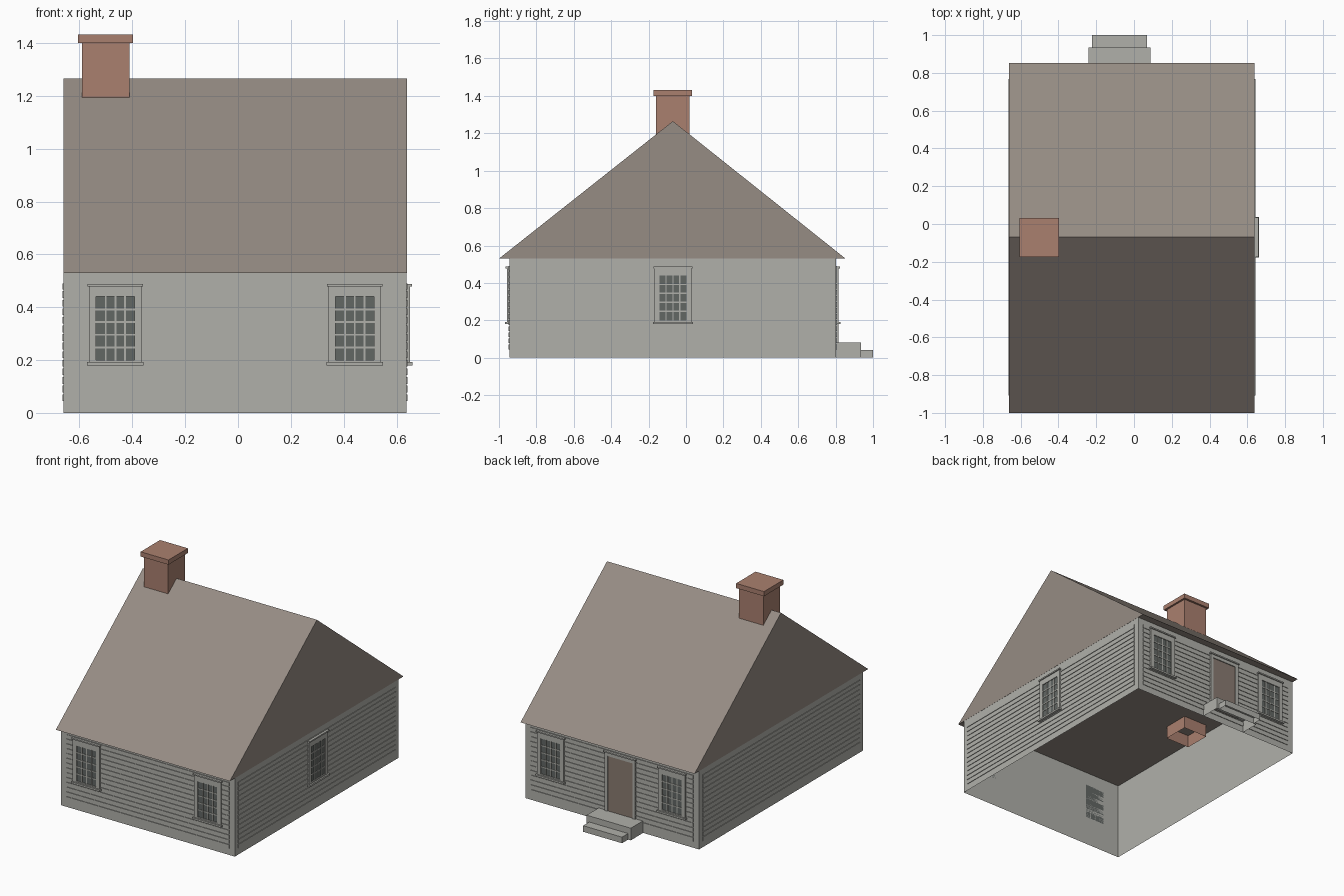
import bpy, bmesh
from math import pi
from mathutils import Matrix, Vector

if "Cube" in bpy.data.objects:
    bpy.data.objects.remove(bpy.data.objects["Cube"])


def material(name, srgb):
    lin = [((c / 255 + 0.055) / 1.055) ** 2.4 for c in srgb]
    m = bpy.data.materials.new(name)
    m.diffuse_color = (*lin, 1)
    m.use_nodes = True
    bsdf = m.node_tree.nodes["Principled BSDF"]
    bsdf.inputs["Base Color"].default_value = (*lin, 1)
    bsdf.inputs["Roughness"].default_value = 0.9
    return m


PAINT = material("pale_grey_paint", (176, 176, 170))
ROOF = material("brown_grey_shingle", (150, 140, 132))
BRICK = material("red_brick", (170, 128, 111))
GLASS = material("dark_glass", (98, 103, 100))
DOOR = material("brown_door", (138, 124, 114))

# Main dimensions
X0, X1, Y0, Y1 = -0.66, 0.638, -0.945, 0.803
EAVE, RIDGE, RIDGE_Y = 0.53, 1.265, -0.07
CX, CY = (X0 + X1) / 2, (Y0 + Y1) / 2


def finish(bm, name, mat, place=None):
    mesh = bpy.data.meshes.new(name)
    bm.to_mesh(mesh)
    bm.free()
    mesh.materials.append(mat)
    ob = bpy.data.objects.new(name, mesh)
    if place:
        ob.matrix_world = place
    bpy.context.collection.objects.link(ob)
    return ob


def add_box(bm, x, y, z, skip=()):
    """Box from three ranges, leaving out faces whose normals are in skip."""
    size = Vector((x[1] - x[0], y[1] - y[0], z[1] - z[0]))
    mid = Vector((sum(x), sum(y), sum(z))) / 2
    m = Matrix.Translation(mid) @ Matrix.Diagonal((*size, 1))
    verts = bmesh.ops.create_cube(bm, size=1, matrix=m)["verts"]
    faces = {f for v in verts for f in v.link_faces}
    for f in faces:
        f.normal_update()
    gone = [f for f in faces if any(f.normal.dot(Vector(s)) > 0.9 for s in skip)]
    if gone:
        bmesh.ops.delete(bm, geom=gone, context='FACES_ONLY')


def box(name, mat, x, y, z, skip=()):
    bm = bmesh.new()
    add_box(bm, x, y, z, skip)
    return finish(bm, name, mat)


def wall_place(x, y, turn):
    """Local x runs along the wall and local -y points outwards."""
    return Matrix.Translation((x, y, 0)) @ Matrix.Rotation(turn, 4, 'Z')


UP, DOWN = (0, 0, 1), (0, 0, -1)

# Wall shell, open below
box("walls", PAINT, (X0, X1), (Y0, Y1), (0, EAVE), (UP, DOWN))

# Gabled roof with closed underside
bm = bmesh.new()
profile = [(-1.0, EAVE), (0.853, EAVE), (RIDGE_Y, RIDGE)]
gable = bm.faces.new([bm.verts.new((X0 - 0.001, y, z)) for y, z in profile])
ext = bmesh.ops.extrude_face_region(bm, geom=[gable], use_keep_orig=True)
moved = [v for v in ext["geom"] if isinstance(v, bmesh.types.BMVert)]
bmesh.ops.translate(bm, verts=moved, vec=(X1 - X0 + 0.002, 0, 0))
bmesh.ops.recalc_face_normals(bm, faces=bm.faces)
finish(bm, "roof", ROOF)

# Chimney shaft, open below, and its cap
box("chimney_shaft", BRICK, (-0.59, -0.41), (-0.16, 0.018), (0.445, 1.40), (UP, DOWN))
box("chimney_cap", BRICK, (-0.605, -0.397), (-0.175, 0.032), (1.40, 1.432))


# Clapboards on every wall, with narrow gaps between them
def clapboards(name, half, place):
    bm = bmesh.new()
    pitch, low, high, gap = 0.0325, 0.045, 0.49, 0.007
    z = low
    while z < high - gap:
        top = min(z + pitch - gap, high)
        add_box(bm, (-half, half), (-0.004, 0), (z, top))
        z += pitch
    finish(bm, name, PAINT, place)


FRONT, BACK = wall_place(CX, Y0, 0), wall_place(CX, Y1, pi)
LEFT, RIGHT = wall_place(X1, CY, pi / 2), wall_place(X0, CY, -pi / 2)
clapboards("front_clapboards", 0.608, FRONT)
clapboards("back_clapboards", 0.608, BACK)
clapboards("left_clapboards", 0.838, LEFT)
clapboards("right_clapboards", 0.838, RIGHT)


# Windows: casing, sill, head, glazing bars and glass
def window(name, place):
    half, gw, gz0, gz1 = 0.1, 0.073, 0.20, 0.44
    bm = bmesh.new()
    depth = (-0.013, 0)
    for s in (-1, 1):
        add_box(bm, sorted((s * half, s * gw)), depth, (0.185, 0.48))
    add_box(bm, (-gw, gw), depth, (gz1, 0.48))
    add_box(bm, (-gw, gw), depth, (0.185, gz0))
    add_box(bm, (-0.107, 0.107), (-0.023, 0), (0.18, 0.192))
    add_box(bm, (-0.105, 0.105), (-0.02, 0), (0.478, 0.487))
    bar = 0.0035
    for i in range(1, 4):
        x = -gw + 2 * gw * i / 4
        add_box(bm, (x - bar, x + bar), (-0.010, 0), (gz0, gz1))
    for i in range(1, 5):
        z = gz0 + (gz1 - gz0) * i / 5
        add_box(bm, (-gw, gw), (-0.0098, 0), (z - bar, z + bar))
    finish(bm, name + "_frame", PAINT, place)
    bm = bmesh.new()
    add_box(bm, (-gw, gw), (-0.007, 0), (gz0, gz1))
    finish(bm, name + "_glass", GLASS, place)


for side, s in (("left", 1), ("right", -1)):
    x = CX + s * 0.453
    window("front_" + side + "_window", wall_place(x, Y0, 0))
    window("back_" + side + "_window", wall_place(x, Y1, pi))
window("side_window", wall_place(X1, RIDGE_Y, pi / 2))

# Back door with casing
DOOR_X = -0.077
place = wall_place(DOOR_X, Y1, pi)
bm = bmesh.new()
for s in (-1, 1):
    add_box(bm, sorted((s * 0.115, s * 0.093)), (-0.013, 0), (0.08, 0.48))
add_box(bm, (-0.093, 0.093), (-0.013, 0), (0.455, 0.48))
add_box(bm, (-0.12, 0.12), (-0.02, 0), (0.478, 0.487))
finish(bm, "door_frame", PAINT, place)
bm = bmesh.new()
add_box(bm, (-0.093, 0.093), (-0.007, 0), (0.08, 0.455))
finish(bm, "door", DOOR, place)

# Back steps, hollow below
box("upper_step", PAINT, (DOOR_X - 0.165, DOOR_X + 0.165), (Y1, 0.935), (0, 0.082), (DOWN,))
box("lower_step", PAINT, (DOOR_X - 0.145, DOOR_X + 0.145), (0.935, 1.0), (0, 0.041), (DOWN,))
